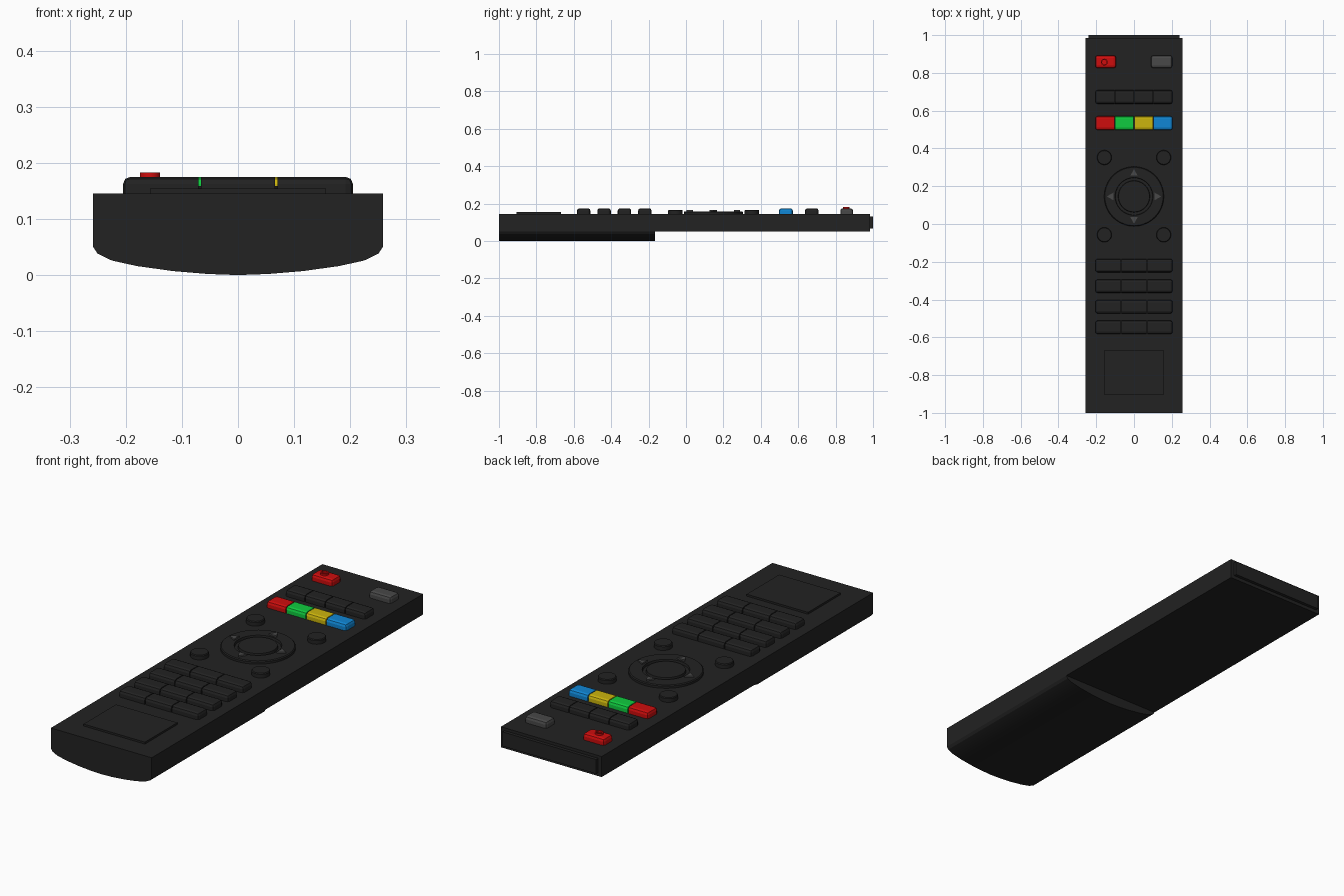
import bpy, bmesh, math
from mathutils import Vector, Matrix

if "Cube" in bpy.data.objects:
    bpy.data.objects.remove(bpy.data.objects["Cube"])

TOP = 0.145      # height of the key face
SINK = 0.14      # keys start slightly inside the body


def material(name, rgb):
    m = bpy.data.materials.new(name)
    m.diffuse_color = (*rgb, 1)
    m.use_nodes = True
    m.node_tree.nodes["Principled BSDF"].inputs["Base Color"].default_value = m.diffuse_color
    return m


BLACK = material("black plastic", (0.016, 0.016, 0.016))
GREY = material("grey", (0.065, 0.065, 0.065))
RED = material("red", (0.62, 0.004, 0.004))
GREEN = material("green", (0.005, 0.60, 0.05))
YELLOW = material("yellow", (0.60, 0.46, 0.004))
BLUE = material("blue", (0.005, 0.24, 0.66))


def finish(name, bm, mat, smooth=False):
    bmesh.ops.recalc_face_normals(bm, faces=bm.faces)
    me = bpy.data.meshes.new(name)
    bm.to_mesh(me)
    bm.free()
    me.materials.append(mat)
    ob = bpy.data.objects.new(name, me)
    bpy.context.collection.objects.link(ob)
    if smooth:
        bpy.ops.object.select_all(action='DESELECT')
        ob.select_set(True)
        bpy.context.view_layer.objects.active = ob
        bpy.ops.object.shade_smooth_by_angle(angle=math.radians(30))
    return ob


def box_bm(x0, x1, y0, y1, z0, z1):
    bm = bmesh.new()
    size = Matrix.Diagonal((x1 - x0, y1 - y0, z1 - z0, 1))
    mid = Matrix.Translation(((x0 + x1) / 2, (y0 + y1) / 2, (z0 + z1) / 2))
    bmesh.ops.create_cube(bm, size=1, matrix=mid @ size)
    return bm


def key_bm(x0, x1, y0, y1, z1=0.175):
    # key block with rounded corners and a rounded top edge
    bm = box_bm(x0, x1, y0, y1, SINK, z1)
    edges = [e for e in bm.edges if max(v.co.z for v in e.verts) > z1 - 1e-4]
    bmesh.ops.bevel(bm, geom=edges, offset=0.013, segments=2, profile=0.5,
                    affect='EDGES')
    return bm


def key_row(name, y0, y1, mats, x0=-0.205, x1=0.205):
    # one long rounded block sliced into separate keys
    step = (x1 - x0) / len(mats)
    gap = 0.002
    for i, mat in enumerate(mats):
        bm = key_bm(x0, x1, y0, y1)
        for side, x, outer in ((-1, x0 + i * step + gap, i == 0),
                               (1, x0 + (i + 1) * step - gap, i == len(mats) - 1)):
            if outer:
                continue
            geom = bm.verts[:] + bm.edges[:] + bm.faces[:]
            cut = bmesh.ops.bisect_plane(bm, geom=geom, plane_co=(x, 0, 0),
                                         plane_no=(side, 0, 0), clear_outer=True)
            rim = [e for e in cut['geom_cut'] if isinstance(e, bmesh.types.BMEdge)]
            bmesh.ops.contextual_create(bm, geom=rim)
        finish(f"{name}_{i + 1}", bm, mat)


def lathe(name, profile, centre, mat, steps=48):
    bm = bmesh.new()
    vs = [bm.verts.new((centre[0] + r, centre[1], z)) for r, z in profile]
    es = [bm.edges.new(p) for p in zip(vs, vs[1:])]
    bmesh.ops.spin(bm, geom=vs + es, cent=(*centre, 0), axis=(0, 0, 1),
                   angle=math.tau, steps=steps)
    bmesh.ops.remove_doubles(bm, verts=bm.verts, dist=1e-5)
    return finish(name, bm, mat, smooth=True)


# body shell and the window at the far end
finish("body", box_bm(-0.258, 0.258, -1, 0.985, 0.05, TOP), BLACK)
finish("signal_window", box_bm(-0.24, 0.24, 0.98, 1, 0.066, 0.132), BLACK)

# rounded battery grip under the near end
half = [(0.258, 0.05), (0.25, 0.038), (0.225, 0.026), (0.18, 0.016),
        (0.115, 0.007), (0.055, 0.002)]
outline = half + [(0, 0)] + [(-x, z) for x, z in reversed(half)]
bm = bmesh.new()
face = bm.faces.new([bm.verts.new((x, -1, z)) for x, z in outline])
ext = bmesh.ops.extrude_face_region(bm, geom=[face], use_keep_orig=True)
bmesh.ops.translate(bm, vec=(0, 0.835, 0),
                    verts=[v for v in ext['geom'] if isinstance(v, bmesh.types.BMVert)])
finish("battery_grip", bm, BLACK, smooth=True)

# power and mute keys
finish("power_key", key_bm(-0.205, -0.095, 0.825, 0.893), RED)
finish("mute_key", key_bm(0.09, 0.203, 0.825, 0.893), GREY)
lathe("power_ring", [(0.012, 0.17), (0.012, 0.183), (0.018, 0.183), (0.018, 0.17)],
      (-0.157, 0.857), RED, 24)

# key rows
key_row("source_key", 0.636, 0.709, [BLACK] * 4)
key_row("colour_key", 0.497, 0.571, [RED, GREEN, YELLOW, BLUE])
for n in range(4):
    y = -0.22 - n * 0.109
    key_row(f"number_row_{n + 1}_key", y - 0.036, y + 0.036, [BLACK] * 3)

# round keys around the navigation pad
for i, x in enumerate((-0.157, 0.157)):
    for j, y in enumerate((0.352, -0.057)):
        lathe(f"round_key_{i * 2 + j + 1}",
              [(0.039, SINK), (0.039, 0.162), (0.036, 0.166), (0, 0.166)],
              (x, y), BLACK, 32)

# navigation pad with a groove around the centre key
PAD = (0, 0.146)
lathe("navigation_pad",
      [(0.158, SINK), (0.158, 0.155), (0.154, 0.159), (0.1, 0.159), (0.098, 0.148),
       (0.084, 0.148), (0.082, 0.159), (0, 0.159)], PAD, BLACK, 64)
for i in range(4):
    a = i * math.pi / 2
    bm = bmesh.new()
    place = (Matrix.Translation((PAD[0], PAD[1], 0.161)) @ Matrix.Rotation(a, 4, 'Z')
             @ Matrix.Translation((0.121, 0, 0)))
    bmesh.ops.create_cone(bm, cap_ends=True, segments=3, radius1=0.023,
                          radius2=0.023, depth=0.009)
    # turn the triangle so that one corner points outward
    tip = max(bm.verts, key=lambda v: v.co.y).co
    turn = Matrix.Rotation(-math.atan2(tip.y, tip.x), 4, 'Z')
    bmesh.ops.transform(bm, matrix=place @ turn, verts=bm.verts)
    finish(f"arrow_{i + 1}", bm, GREY)

# raised plate at the near end
finish("label_plate", box_bm(-0.157, 0.157, -0.905, -0.668, SINK, 0.154), BLACK)
